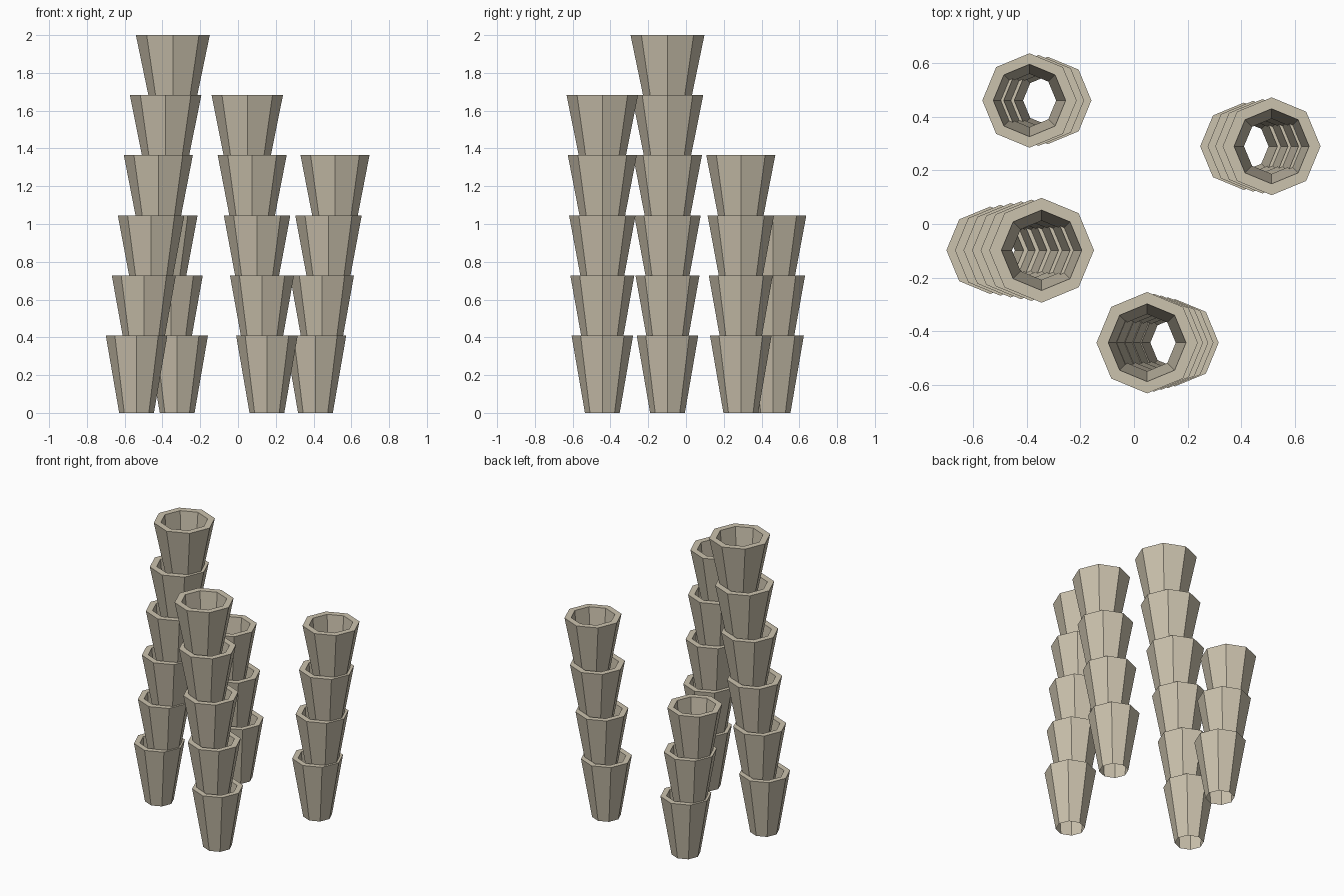
import bpy, bmesh
from math import cos, sin, pi

cube = bpy.data.objects.get("Cube")
if cube:
    bpy.data.objects.remove(cube)

SIDES = 8
CUP_HEIGHT = 0.41
STEP = 0.318
RIM, LIP, FOOT = 0.163, 0.125, 0.092   # outer rim, inner rim and foot radii
GROWTH = 0.04                          # each cup is a little wider than the one below

bark = bpy.data.materials.new("pale bark")
bark.use_nodes = True
bark.diffuse_color = (0.60, 0.54, 0.42, 1)
bark.node_tree.nodes["Principled BSDF"].inputs["Base Color"].default_value = bark.diffuse_color


def add_ring(bm, centre, radius, z):
    x, y = centre
    return [bm.verts.new((x + radius * cos(2 * pi * i / SIDES),
                          y + radius * sin(2 * pi * i / SIDES), z))
            for i in range(SIDES)]


def add_cup(bm, centre, z, scale):
    # Open flared segment: outer wall, flat rim, inner wall back to the foot
    foot = add_ring(bm, centre, FOOT * scale, z)
    rim = add_ring(bm, centre, RIM * scale, z + CUP_HEIGHT)
    lip = add_ring(bm, centre, LIP * scale, z + CUP_HEIGHT)
    for low, high in ((foot, rim), (rim, lip), (lip, foot)):
        for i in range(SIDES):
            j = (i + 1) % SIDES
            bm.faces.new((low[i], low[j], high[j], high[i]))


def add_trunk(name, x, y, lean, count):
    # Stack of nested cups drifting sideways as it rises
    bm = bmesh.new()
    for k in range(count):
        add_cup(bm, (x + lean * k, y), STEP * k, 1 + GROWTH * k)
    mesh = bpy.data.meshes.new(name)
    bm.to_mesh(mesh)
    bm.free()
    mesh.materials.append(bark)
    bpy.context.collection.objects.link(bpy.data.objects.new(name, mesh))


# Four trunks: name, foot x, y, sideways drift per cup, cup count
add_trunk("tall_trunk", -0.537, -0.098, 0.0384, 6)
add_trunk("front_trunk", 0.153, -0.443, -0.026, 5)
add_trunk("left_trunk", 0.41, 0.29, 0.0345, 4)
add_trunk("short_back_trunk", -0.322, 0.461, -0.034, 3)
